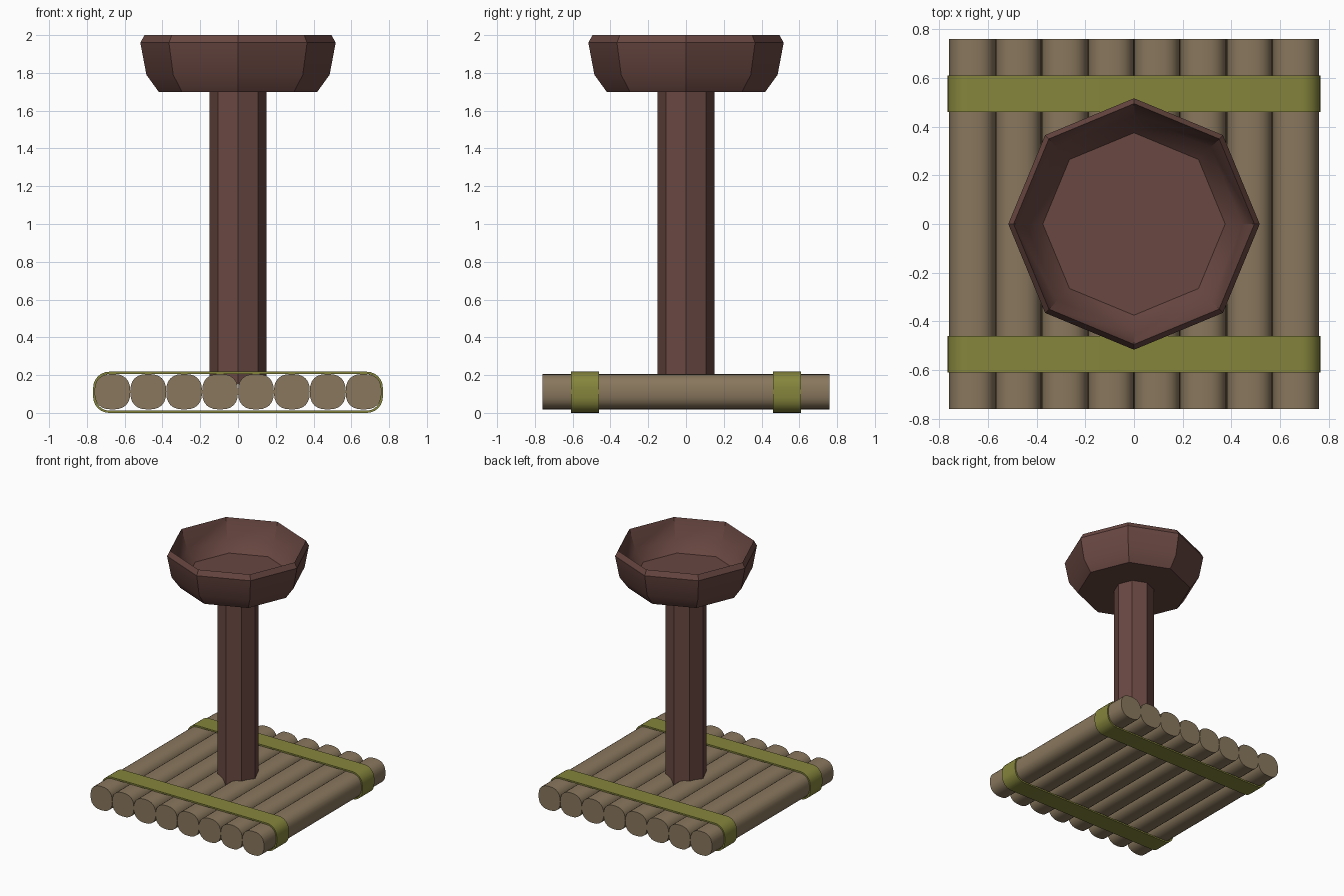
import bpy, bmesh
from math import sin, cos, pi, radians, copysign

if "Cube" in bpy.data.objects:
    bpy.data.objects.remove(bpy.data.objects["Cube"])


def material(name, rgb):
    m = bpy.data.materials.new(name)
    m.diffuse_color = (*rgb, 1)
    m.use_nodes = True
    m.node_tree.nodes["Principled BSDF"].inputs["Base Color"].default_value = m.diffuse_color
    return m


PALE = material("pale_wood", (0.25, 0.185, 0.11))
DARK = material("dark_wood", (0.14, 0.063, 0.053))
GREEN = material("green_strap", (0.235, 0.235, 0.046))


def build(name, rings, mat, cap=True, closed=False):
    """Skin a series of equal-length point rings into one object."""
    bm = bmesh.new()
    loops = [[bm.verts.new(p) for p in ring] for ring in rings]
    n = len(rings[0])
    pairs = list(zip(loops, loops[1:]))
    if closed:
        pairs.append((loops[-1], loops[0]))
    for a, b in pairs:
        for i in range(n):
            j = (i + 1) % n
            bm.faces.new((a[i], a[j], b[j], b[i]))
    if cap:
        bm.faces.new(loops[0])
        bm.faces.new(loops[-1])
    bmesh.ops.recalc_face_normals(bm, faces=bm.faces)
    me = bpy.data.meshes.new(name)
    bm.to_mesh(me)
    bm.free()
    me.materials.append(mat)
    ob = bpy.data.objects.new(name, me)
    bpy.context.collection.objects.link(ob)
    bpy.ops.object.select_all(action='DESELECT')
    ob.select_set(True)
    bpy.context.view_layer.objects.active = ob
    bpy.ops.object.shade_smooth_by_angle(angle=radians(35))
    return ob


def octagon(r, z):
    return [(r * cos(i * pi / 4), r * sin(i * pi / 4), z) for i in range(8)]


def log_section(cx, y):
    # slightly squared round section
    pts = []
    for i in range(24):
        c, s = cos(i * pi / 12), sin(i * pi / 12)
        pts.append((cx + 0.095 * copysign(abs(c) ** 0.8, c), y,
                    0.112 + 0.094 * copysign(abs(s) ** 0.8, s)))
    return pts


def strap_loop(y, inset):
    # rounded rectangle around the whole platform
    r = 0.085 - inset
    pts = []
    for k, (sx, sz) in enumerate(((1, 1), (-1, 1), (-1, -1), (1, -1))):
        for i in range(7):
            a = (k + i / 6) * pi / 2
            pts.append((sx * 0.682 + r * cos(a), y,
                        0.109 + sz * 0.024 + r * sin(a)))
    return pts


# platform logs
for i in range(8):
    x = (i - 3.5) * 0.19
    build(f"platform_log_{i + 1}",
          [log_section(x, -0.76), log_section(x, 0.76)], PALE)

# straps binding the logs
for name, y in (("front_strap", -0.535), ("back_strap", 0.535)):
    lo, hi = y - 0.075, y + 0.075
    build(name, [strap_loop(lo, 0), strap_loop(hi, 0),
                 strap_loop(hi, 0.012), strap_loop(lo, 0.012)],
          GREEN, cap=False, closed=True)

# post
build("post", [octagon(0.15, 0.15), octagon(0.15, 1.7)], DARK)

# bowl, outside then rim then inside
profile = [(0.42, 1.70), (0.485, 1.79), (0.517, 1.96), (0.495, 2.0),
           (0.445, 1.85), (0.375, 1.77)]
build("bowl", [octagon(r, z) for r, z in profile], DARK)
